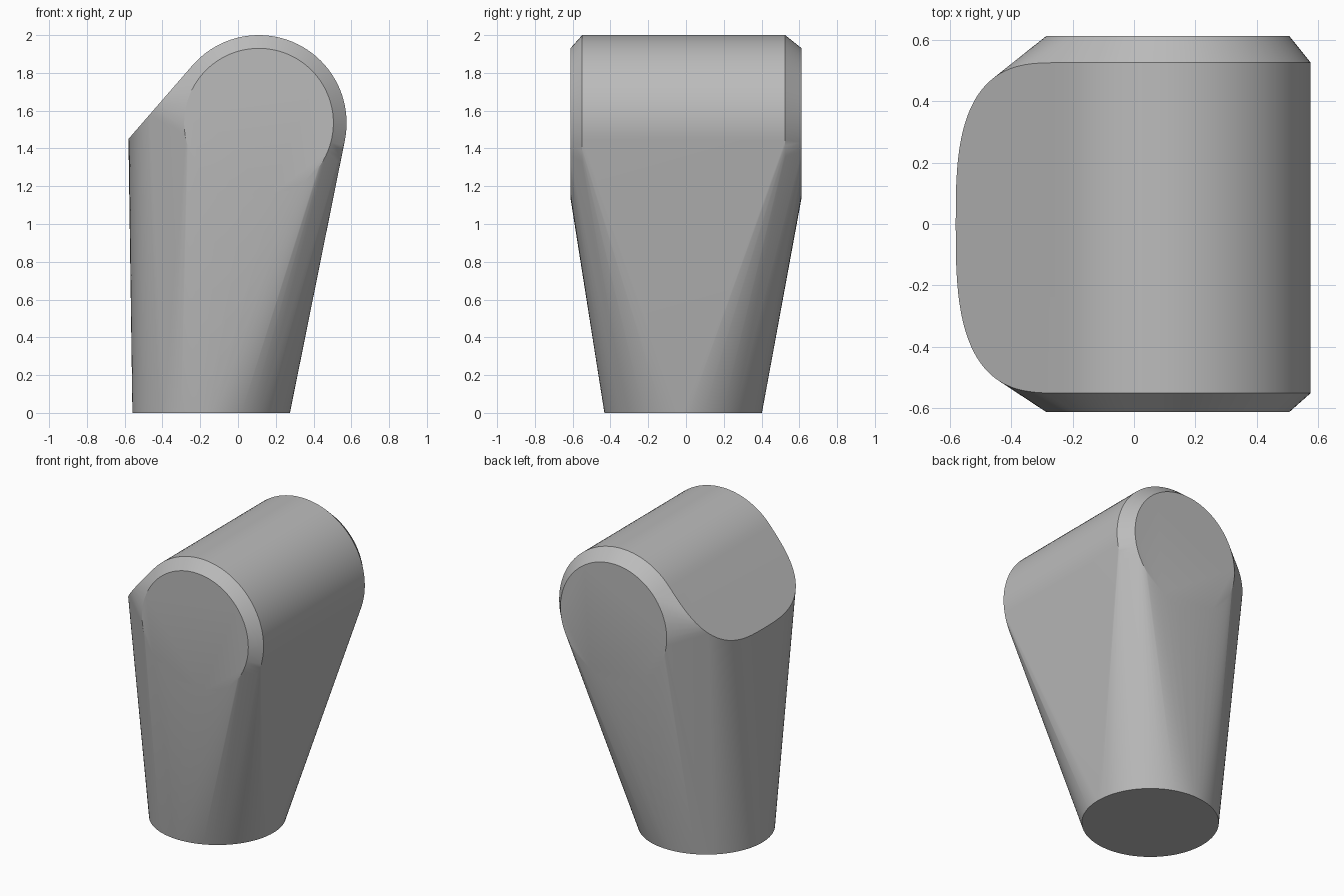
import bpy
import bmesh
from math import cos, sin, pi, atan2, asin, hypot, radians

cube = bpy.data.objects.get("Cube")
if cube:
    bpy.data.objects.remove(cube, do_unlink=True)

SEGMENTS = 96
BARREL_X, BARREL_Z, BARREL_R = 0.11, 1.535, 0.465
FACE_R = 0.395
TIP_X, TIP_Z = -0.58, 1.45


def ring(radius):
    """Points of a circle in 2D."""
    return [(radius * cos(2 * pi * i / SEGMENTS), radius * sin(2 * pi * i / SEGMENTS))
            for i in range(SEGMENTS)]


def barrel_ring(radius, y):
    return [(BARREL_X + a, y, BARREL_Z + b) for a, b in ring(radius)]


# Round foot
points = [(-0.142 + a, -0.015 + b, 0) for a, b in ring(0.417)]

# Crosswise barrel with chamfered ends
for radius, y in ((FACE_R, -0.612), (BARREL_R, -0.55), (BARREL_R, 0.525), (FACE_R, 0.612)):
    points += barrel_ring(radius, y)

# Rounded rim of the sloped cut, on the plane tangent to the barrel
dx, dz = BARREL_X - TIP_X, BARREL_Z - TIP_Z
reach = hypot(dx, dz)
slope = atan2(dz, dx) + asin(BARREL_R / reach)
length = (reach ** 2 - BARREL_R ** 2) ** 0.5
for i in range(SEGMENTS // 2 + 1):
    t = pi * i / (SEGMENTS // 2) - pi / 2
    along = length * (1 - max(cos(t), 0) ** (2 / 3))
    side = abs(sin(t)) ** (2 / 3)
    y = side * 0.525 if t > 0 else -side * 0.55
    points.append((TIP_X + along * cos(slope), y, TIP_Z + along * sin(slope)))

# Wrap the profiles in one tapered skin
bm = bmesh.new()
for p in points:
    bm.verts.new(p)
bmesh.ops.remove_doubles(bm, verts=bm.verts[:], dist=0.0005)
bmesh.ops.convex_hull(bm, input=bm.verts[:])
loose = [v for v in bm.verts if not v.link_faces]
bmesh.ops.delete(bm, geom=loose, context='VERTS')
bmesh.ops.dissolve_limit(bm, angle_limit=radians(0.3), verts=bm.verts[:], edges=bm.edges[:])
bmesh.ops.recalc_face_normals(bm, faces=bm.faces[:])

mesh = bpy.data.meshes.new("tapered_body")
bm.to_mesh(mesh)
bm.free()
body = bpy.data.objects.new("tapered_body", mesh)
bpy.context.collection.objects.link(body)

# Plain grey
grey = bpy.data.materials.new("plain_grey")
grey.use_nodes = True
colour = (0.5, 0.5, 0.5, 1)
grey.diffuse_color = colour
grey.node_tree.nodes["Principled BSDF"].inputs["Base Color"].default_value = colour
mesh.materials.append(grey)

# Smooth sides with crisp rims
bpy.ops.object.select_all(action='DESELECT')
body.select_set(True)
bpy.context.view_layer.objects.active = body
bpy.ops.object.shade_smooth_by_angle(angle=radians(25))
